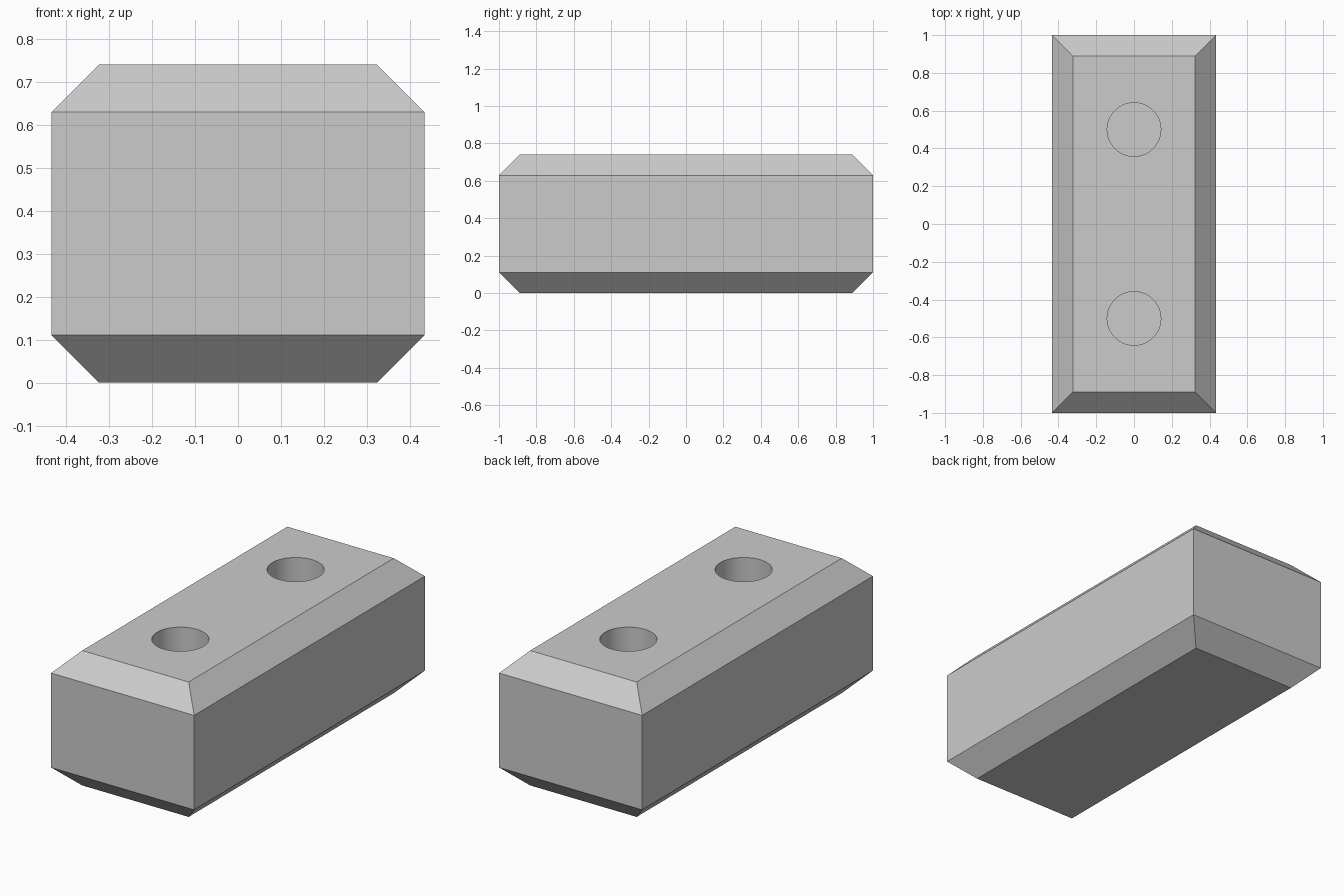
import bpy, bmesh, math

if "Cube" in bpy.data.objects:
    bpy.data.objects.remove(bpy.data.objects["Cube"])

HX, HY, H, C = 0.434, 1.0, 0.74, 0.111   # half sizes, height, chamfer
HOLE_R, HOLE_DEPTH = 0.142, 0.37

# Block: stacked rectangles give chamfered top and bottom rims
bm = bmesh.new()
rings = []
for z, inset in ((0, C), (C, 0), (H - C, 0), (H, C)):
    x, y = HX - inset, HY - inset
    rings.append([bm.verts.new((sx * x, sy * y, z))
                  for sx, sy in ((-1, -1), (1, -1), (1, 1), (-1, 1))])
for a, b in zip(rings, rings[1:]):
    for i in range(4):
        j = (i + 1) % 4
        bm.faces.new((a[i], a[j], b[j], b[i]))
bm.faces.new(rings[0][::-1])
bm.faces.new(rings[-1])
mesh = bpy.data.meshes.new("block")
bm.to_mesh(mesh)
bm.free()
block = bpy.data.objects.new("block", mesh)
bpy.context.collection.objects.link(block)

# Two blind round holes in the top
for y in (-0.5, 0.5):
    bpy.ops.mesh.primitive_cylinder_add(vertices=64, radius=HOLE_R, depth=2 * HOLE_DEPTH,
                                        location=(0, y, H))
    cutter = bpy.context.object
    cutter.name = "hole_cutter"
    cutter.hide_render = True
    mod = block.modifiers.new("hole", 'BOOLEAN')
    mod.operation, mod.solver, mod.object = 'DIFFERENCE', 'EXACT', cutter
    bpy.ops.object.select_all(action='DESELECT')
    bpy.context.view_layer.objects.active = block
    block.select_set(True)
    bpy.ops.object.modifier_apply(modifier=mod.name)
    bpy.data.objects.remove(cutter)

# Smooth hole walls, crisp block edges
bpy.ops.object.shade_smooth_by_angle(angle=math.radians(30))
